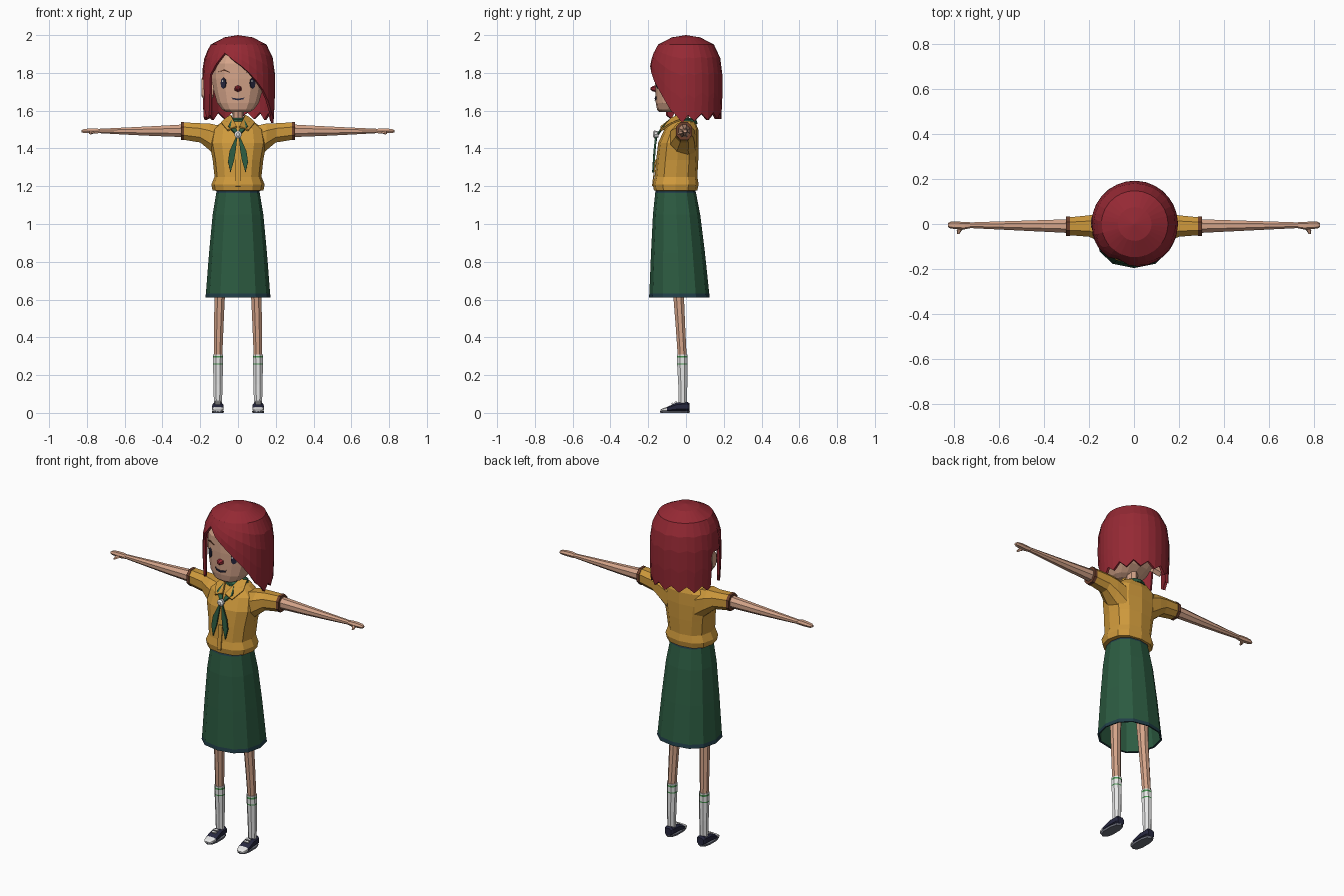
import bpy, bmesh, math
from mathutils import Vector
from mathutils.bvhtree import BVHTree

COLOURS = {
    "skin": (0.66, 0.37, 0.25), "hair_red": (0.30, 0.022, 0.034),
    "shirt_yellow": (0.62, 0.32, 0.045), "skirt_green": (0.025, 0.105, 0.053),
    "navy": (0.02, 0.021, 0.05), "white": (0.82, 0.82, 0.82),
    "trim_teal": (0.015, 0.048, 0.065), "cuff_brown": (0.15, 0.05, 0.025),
    "stripe_green": (0.07, 0.32, 0.09), "sole_grey": (0.15, 0.16, 0.2),
}
MATS = {}
for key, c in COLOURS.items():
    MATS[key] = bpy.data.materials.new(key)
    MATS[key].diffuse_color = (*c, 1)


def make(name, verts, faces, mats, face_mats=None, fix=True):
    """Mesh object from points and faces, flat shaded."""
    me = bpy.data.meshes.new(name)
    me.from_pydata([tuple(v) for v in verts], [], faces)
    for m in mats:
        me.materials.append(MATS[m])
    if face_mats:
        for p, i in zip(me.polygons, face_mats):
            p.material_index = i
    if fix:
        bm = bmesh.new()
        bm.from_mesh(me)
        bmesh.ops.recalc_face_normals(bm, faces=bm.faces)
        bm.to_mesh(me)
        bm.free()
    ob = bpy.data.objects.new(name, me)
    bpy.context.collection.objects.link(ob)
    return ob


def loft(name, rings, bands, axis="z", n=8, power=2.0, sx=1, turn=0.0):
    """Skin over rings (t, u0, u1, v0, v1); bands = one colour or one per band."""
    count = len(rings) - 1
    if isinstance(bands, str):
        bands = [bands] * count
    mats = list(dict.fromkeys(bands))
    verts, faces, fm = [], [], []
    for t, u0, u1, v0, v1 in rings:
        for k in range(n):
            a = 2 * math.pi * (k + turn) / n - math.pi / 2
            c, s = math.cos(a), math.sin(a)
            c = math.copysign(abs(c) ** (2 / power), c)
            s = math.copysign(abs(s) ** (2 / power), s)
            u, v = (u0 + u1) / 2 + c * (u1 - u0) / 2, (v0 + v1) / 2 + s * (v1 - v0) / 2
            x, y, z = {"z": (u, v, t), "x": (t, u, v), "y": (u, t, v)}[axis]
            verts.append((x * sx, y, z))
    for r in range(count):
        for k in range(n):
            j = (k + 1) % n
            faces.append((r * n + k, r * n + j, r * n + n + j, r * n + n + k))
            fm.append(mats.index(bands[r]))
    faces += [tuple(range(n)), tuple(range(count * n, count * n + n))]
    fm += [mats.index(bands[0]), mats.index(bands[-1])]
    return make(name, verts, faces, mats, fm)


def plate(name, pts, mat, thick=0.006, sx=1):
    """Thin flat piece."""
    ob = make(name, [(x * sx, y, z) for x, y, z in pts], [tuple(range(len(pts)))], [mat], fix=False)
    mod = ob.modifiers.new("thickness", "SOLIDIFY")
    mod.thickness, mod.offset = thick, 0
    return ob


def sym(t, w, y0, y1):
    return (t, -w, w, y0, y1)


# Skirt: trim at waist and hem, folded inside at the bottom
loft("skirt", [sym(1.195, .108, -.155, .045), sym(1.165, .115, -.163, .053),
               sym(1.05, .134, -.175, .075), sym(.85, .153, -.185, .1),
               sym(.632, .17, -.194, .123), sym(.61, .173, -.196, .126),
               sym(.612, .163, -.186, .116), sym(.85, .143, -.175, .09),
               sym(1.12, .11, -.15, .05)],
     ["trim_teal"] + ["skirt_green"] * 3 + ["trim_teal"] * 2 + ["skirt_green"] * 2, n=12, power=2.3)

# Shirt body
loft("shirt", [sym(1.175, .11, -.155, .045), sym(1.178, .135, -.17, .06), sym(1.21, .141, -.176, .067),
               sym(1.25, .124, -.166, .06), sym(1.34, .134, -.158, .065), sym(1.43, .152, -.147, .067),
               sym(1.5, .14, -.115, .065), sym(1.54, .085, -.085, .05), sym(1.55, .04, -.06, .03)],
     "shirt_yellow", n=12, power=2.4)
plate("placket", [(-.012, -.177, 1.2), (.012, -.177, 1.2), (.012, -.161, 1.34), (-.012, -.161, 1.34)],
      "shirt_yellow")

for side, sx in (("left", 1), ("right", -1)):
    # Sleeve, cuff, arm and hand
    loft(side + "_sleeve", [(.09, -.09, .055, 1.33, 1.525), (.15, -.085, .05, 1.385, 1.537),
                            (.2, -.06, .042, 1.428, 1.537), (.285, -.053, .033, 1.442, 1.541),
                            (.285, -.056, .036, 1.44, 1.543), (.302, -.056, .036, 1.442, 1.543)],
         ["shirt_yellow"] * 3 + ["cuff_brown"] * 2, "x", 8, 2.3, sx, .5)
    loft(side + "_arm", [(.28, -.043, .024, 1.457, 1.53), (.45, -.034, .018, 1.464, 1.52),
                         (.6, -.026, .013, 1.472, 1.512), (.735, -.019, .008, 1.48, 1.505)],
         "skin", "x", 8, 2, sx, .5)
    loft(side + "_hand", [(.73, -.019, .008, 1.48, 1.504), (.755, -.024, .009, 1.478, 1.508),
                          (.79, -.023, .011, 1.479, 1.507), (.818, -.02, .01, 1.481, 1.503),
                          (.828, -.014, .004, 1.484, 1.498)], "skin", "x", 6, 2.6, sx, .5)
    loft(side + "_thumb", [(-.015, .755, .785, 1.477, 1.497), (-.03, .768, .79, 1.474, 1.49),
                           (-.045, .778, .788, 1.474, 1.483)], "skin", "y", 5, 2, sx)

    # Leg with sock
    loft(side + "_leg", [(.95, .045, .125, -.095, .0), (.6, .068, .127, -.068, -.008),
                         (.45, .075, .129, -.056, -.002), (.305, .081, .13, -.046, .005)],
         "skin", n=8, sx=sx, turn=.5)
    loft(side + "_sock", [(.31, .076, .134, -.05, .009), (.302, .076, .134, -.05, .009),
                          (.292, .076, .134, -.05, .009), (.262, .077, .134, -.049, .009),
                          (.255, .077, .134, -.049, .009), (.15, .08, .132, -.043, .009),
                          (.04, .083, .129, -.04, .006)],
         ["white", "stripe_green", "white", "stripe_green", "white", "white"], n=8, sx=sx, turn=.5)

    # Shoe with toe cap, sole and laces
    loft(side + "_shoe", [(.018, .085, .128, .008, .052), (.008, .078, .135, .008, .06),
                          (-.045, .076, .137, .008, .057), (-.075, .074, .139, .008, .044),
                          (-.1, .074, .139, .008, .032), (-.125, .08, .134, .008, .024),
                          (-.136, .09, .124, .008, .016)],
         ["navy"] * 4 + ["white"] * 2, "y", 8, 2.8, sx, .5)
    loft(side + "_sole", [sym(0, 0, 0, 0)[:1] + (.075, .138, -.136, .018),
                          (.011, .073, .14, -.139, .021)], "sole_grey", n=10, power=2.6, sx=sx)
    for i, (y, z) in enumerate(((-.055, .056), (-.072, .049))):
        plate(f"{side}_lace_{i + 1}", [(.092, y - .005, z - .002), (.121, y - .005, z - .002),
                                       (.121, y + .005, z + .002), (.092, y + .005, z + .002)],
              "white", .008, sx)

    # Collar flap, scarf fold and scarf tail
    plate(side + "_collar", [(.006, -.132, 1.515), (.055, -.135, 1.495), (.088, -.075, 1.535),
                             (.06, -.0, 1.562), (.035, -.04, 1.575), (.03, -.075, 1.56)],
          "shirt_yellow", .009, sx)
    plate(side + "_scarf_fold", [(0, -.153, 1.465), (.012, -.152, 1.475), (.052, -.122, 1.515),
                                 (.035, -.085, 1.55), (.008, -.13, 1.5)], "skirt_green", .009, sx)
    plate(side + "_scarf_tail", [(.003, -.155, 1.468), (.014, -.16, 1.455), (.045, -.168, 1.385),
                                 (.053, -.17, 1.33), (.04, -.175, 1.272), (.02, -.17, 1.34),
                                 (.012, -.167, 1.39)], "skirt_green", .009, sx)

# Scarf around the neck and its knot
loft("scarf_ring", [sym(1.53, .07, -.085, .062), sym(1.552, .06, -.078, .055),
                    sym(1.562, .042, -.062, .035)], "skirt_green", n=10)
loft("scarf_knot", [(-.176, -.009, .009, 1.464, 1.484), (-.168, -.02, .02, 1.453, 1.495),
                    (-.145, -.016, .016, 1.458, 1.49)], "white", "y", 8)

# Neck and head
loft("neck", [sym(1.52, .035, -.06, .02), sym(1.57, .03, -.057, .015), sym(1.66, .033, -.065, .02)],
     "skin", n=8)
head = loft("head", [sym(1.592, .06, -.14, -.03), sym(1.605, .085, -.153, .0), sym(1.64, .112, -.16, .05),
                     sym(1.7, .13, -.163, .1), sym(1.77, .143, -.165, .13), sym(1.85, .14, -.163, .13),
                     sym(1.92, .1, -.13, .1), sym(1.95, .05, -.07, .05)], "skin", n=14, power=2.4)
bm = bmesh.new()
bm.from_mesh(head.data)
tree = BVHTree.FromBMesh(bm)
bm.free()


def on_face(x, z, lift=.004):
    hit = tree.ray_cast(Vector((x, -1, z)), Vector((0, 1, 0)))[0]
    return (x, hit.y - lift, z)


def oval(cx, cz, w, h, n=8):
    return [(cx + w * math.cos(2 * math.pi * k / n), cz + h * math.sin(2 * math.pi * k / n)) for k in range(n)]


# Face details
for side, s in (("left", 1), ("right", -1)):
    plate(side + "_eye", [on_face(x, z) for x, z in oval(s * .077, 1.746, .014, .029)], "navy")
    plate(side + "_eye_glint", [on_face(x, z, .009) for x, z in oval(s * .077 - .004, 1.757, .004, .006, 6)],
          "white", .002)
    plate(side + "_brow", [on_face(s * x, z) for x, z in ((.045, 1.803), (.075, 1.818), (.103, 1.806),
                                                         (.075, 1.811))], "cuff_brown")
plate("mouth", [on_face(x, z) for x, z in ((-.036, 1.676), (-.03, 1.668), (0, 1.664), (.03, 1.668), (.036, 1.676),
                                           (.028, 1.66), (0, 1.655), (-.028, 1.66))], "navy")
loft("nose", [(-.155, -.021, .021, 1.697, 1.737), (-.175, -.017, .017, 1.702, 1.73),
              (-.187, -.006, .006, 1.71, 1.722)], ["hair_red", "hair_red"], "y", 6)
loft("ear", [(-.13, -.03, .025, 1.67, 1.76), (-.175, -.025, .03, 1.655, 1.775),
             (-.192, -.015, .03, 1.675, 1.77)], "skin", "x", 8)

# Hair: columns (angle from the front, height of lower edge) hanging from the crown
HAIR = [(-25, 1.905), (-8, 1.865), (5, 1.835), (17, 1.80), (30, 1.755), (42, 1.71), (54, 1.655),
        (65, 1.60), (74, 1.575), (84, 1.535), (93, 1.575), (104, 1.545), (116, 1.585), (128, 1.55),
        (140, 1.59), (152, 1.555), (165, 1.59), (178, 1.555), (191, 1.59), (204, 1.555), (217, 1.59),
        (230, 1.55), (243, 1.585), (254, 1.55), (261, 1.565), (265, 1.765), (285, 1.765),
        (289, 1.60), (296, 1.555), (304, 1.575), (309, 1.79), (322, 1.85)]
PROFILE = [(2.0, 0), (1.988, .075), (1.95, .148), (1.90, .175), (1.85, .19), (1.75, .194),
           (1.65, .192), (1.5, .184)]


def radius(z):
    for (z0, r0), (z1, r1) in zip(PROFILE, PROFILE[1:]):
        if z >= z1:
            return r0 + (r1 - r0) * (z0 - z) / (z0 - z1)
    return PROFILE[-1][1]


steps = (.18, .4, .7, 1)
rows = 2 + len(steps)
verts, faces = [(0, 0, 2.0)], []
for ang, low in HAIR:
    a = math.radians(ang)
    for z in [1.988, 1.95] + [1.95 + (low - 1.95) * f for f in steps]:
        r = radius(z)
        verts.append((r * math.sin(a) + .003, -r * math.cos(a), z))
for c in range(len(HAIR)):
    p, q = 1 + c * rows, 1 + (c + 1) % len(HAIR) * rows
    faces.append((0, p, q))
    faces += [(p + i, p + i + 1, q + i + 1, q + i) for i in range(rows - 1)]
hair = make("hair", verts, faces, ["hair_red"], fix=False)
mod = hair.modifiers.new("thickness", "SOLIDIFY")
mod.thickness, mod.offset = .014, -1
